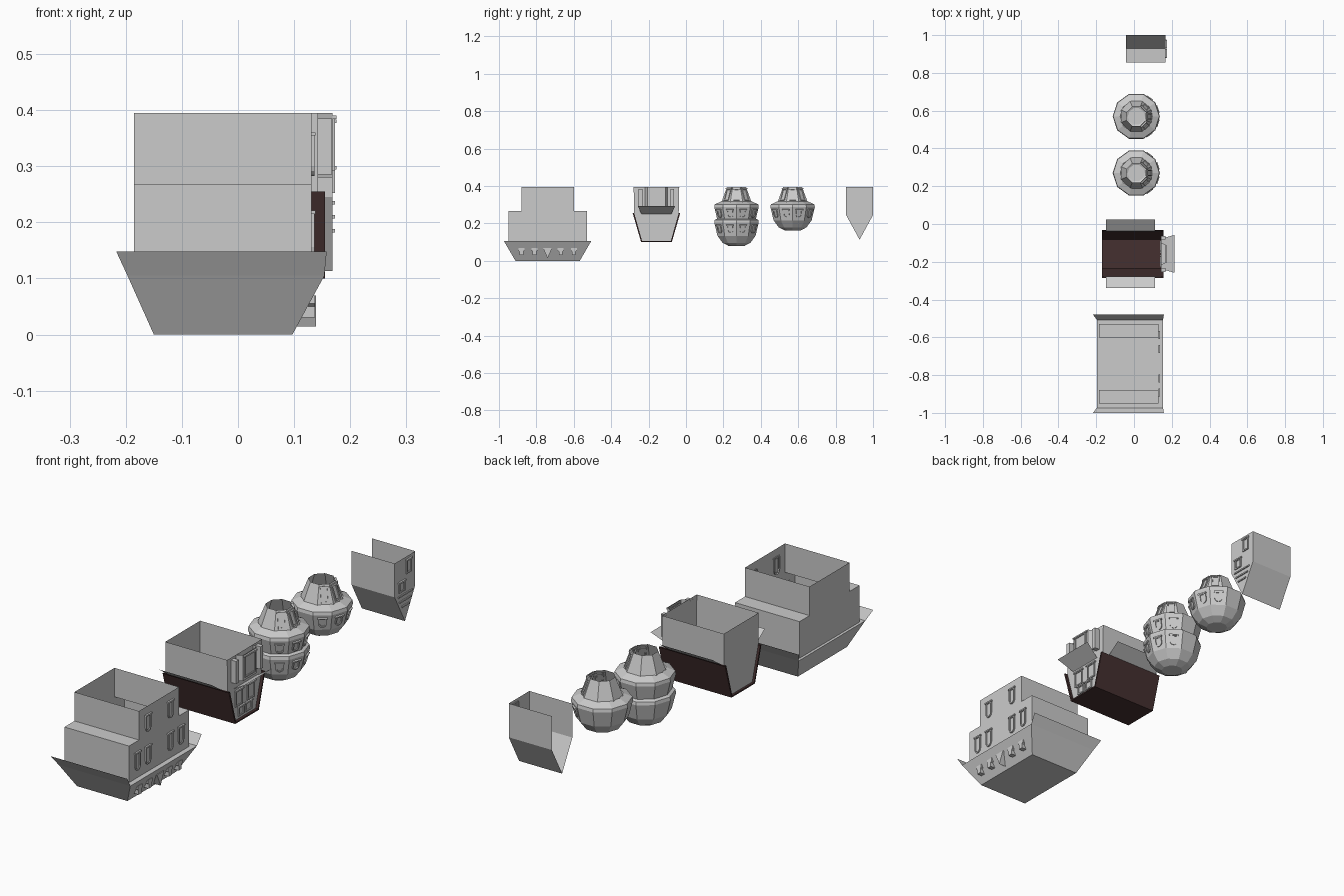
import bpy
from math import cos, sin, pi
from mathutils import Vector as V

if "Cube" in bpy.data.objects:
    bpy.data.objects.remove(bpy.data.objects["Cube"])

X, Y, Z = V((1, 0, 0)), V((0, 1, 0)), V((0, 0, 1))
brown = bpy.data.materials.new("brown_roof")
brown.diffuse_color = (0.06, 0.03, 0.03, 1)
brown.use_nodes = True
brown.node_tree.nodes["Principled BSDF"].inputs["Base Color"].default_value = brown.diffuse_color


class Part:
    """Collects faces and turns them into one flat-shaded object."""
    def __init__(self):
        self.v, self.f = [], []

    def face(self, *pts):
        n = len(self.v)
        self.v += [tuple(p) for p in pts]
        self.f.append(list(range(n, n + len(pts))))

    def strip(self, a, b, closed=True):
        n = len(a)
        for i in range(n if closed else n - 1):
            j = (i + 1) % n
            self.face(a[i], a[j], b[j], b[i])

    def box(self, o, size, u=Y, v=Z, n=X):
        su, sv, sn = (s / 2 for s in size)
        c = [[V(o) + u * su * i + v * sv * j + n * sn * k
              for i, j in ((-1, -1), (1, -1), (1, 1), (-1, 1))] for k in (-1, 1)]
        self.strip(c[0], c[1])
        self.face(*reversed(c[0]))
        self.face(*c[1])

    def window(self, o, w, h, u=Y, v=Z, n=X, arch=True, d=0.005, t=0.006):
        # upside-down window: sill on top, arch below, raised frame and mullion
        o = V(o)

        def outline(w, h):
            p = [(w / 2, h / 2), (-w / 2, h / 2)]
            if arch:
                p += [(w / 2 * cos(a), -h / 2 + w / 2 + w / 2 * sin(a))
                      for a in (pi + pi * i / 6 for i in range(7))]
            else:
                p += [(-w / 2, -h / 2), (w / 2, -h / 2)]
            return p
        outer, inner = outline(w, h), outline(w - 2 * t, h - 2 * t)

        def at(p, k):
            return [o + u * a + v * b + n * k for a, b in p]
        self.strip(at(outer, d), at(inner, d))
        self.strip(at(outer, -d), at(outer, d))
        self.strip(at(inner, d), at(inner, -d / 2))
        self.face(*at(inner, 0.001))
        self.box(o + v * h / 2 + n * d / 2, (w * 1.2, t, 2 * d), u, v, n)

    def build(self, name, mat=None):
        me = bpy.data.meshes.new(name)
        me.from_pydata(self.v, [], self.f)
        if mat:
            me.materials.append(mat)
        ob = bpy.data.objects.new(name, me)
        bpy.context.collection.objects.link(ob)
        return ob


def rect(x0, x1, y0, y1, z):
    return [V((x0, y0, z)), V((x1, y0, z)), V((x1, y1, z)), V((x0, y1, z))]


def yz(profile, x):
    return [V((x, y, z)) for y, z in profile]


# ---- large stepped house ----
C = -0.74
p = Part()
low = rect(-0.15, 0.097, C - 0.172, C + 0.172, 0)
mid = rect(-0.197, 0.154, C - 0.233, C + 0.233, 0.105)
top = rect(-0.217, 0.158, C - 0.26, C + 0.26, 0.148)
p.strip(low, mid)
p.face(*reversed(low))
p.face(*mid)
for i, j in ((0, 1), (2, 3)):
    p.face(mid[i], mid[j], top[j], top[i])
p.build("large_house_roof")

p = Part()
wall = [(C - 0.14, 0.395), (C - 0.14, 0.267), (C - 0.21, 0.267), (C - 0.21, 0.105)]
wall += [(2 * C - y, z) for y, z in reversed(wall)]
a, b = yz(wall, -0.185), yz(wall, 0.131)
for k in (0, 1, 2, 4, 5, 6):
    p.face(a[k], b[k], b[k + 1], a[k + 1])
for s, rev in ((a, 0), (b, 1)):
    p.face(s[0], s[1], s[6], s[7])
    p.face(s[2], s[3], s[4], s[5])
p.build("large_house_walls")

p = Part()
for dy in (-0.152, -0.078, 0.078, 0.152):
    p.window((0.131, C + dy, 0.178), 0.036, 0.08)
for dy in (-0.078, 0.078):
    p.window((0.131, C + dy, 0.32), 0.036, 0.075)
p.build("large_house_windows")

# roof dormers: four arched, one pointed
p = Part()
for dy in (-0.14, -0.07, 0.07, 0.14):
    y = C + dy
    shape = [(y - 0.016, 0.07), (y - 0.016, 0.055), (y - 0.01, 0.05), (y - 0.01, 0.03),
             (y + 0.01, 0.03), (y + 0.01, 0.05), (y + 0.016, 0.055), (y + 0.016, 0.07)]
    p.strip(yz(shape, 0.1), yz(shape, 0.137))
    p.face(*yz(shape, 0.137))
tri = [(C - 0.025, 0.07), (C, 0.014), (C + 0.025, 0.07)]
p.strip(yz(tri, 0.095), yz(tri, 0.139))
p.face(*yz(tri, 0.139))
p.build("large_house_dormers")

# ---- house with brown roof and awnings ----
C = -0.158
p = Part()
outer = [(C - 0.127, 0.255), (C - 0.082, 0.1), (C + 0.082, 0.1), (C + 0.127, 0.255)]
inner = [(C - 0.119, 0.255), (C - 0.077, 0.106), (C + 0.077, 0.106), (C + 0.119, 0.255)]
ring = [yz(q, x) for q, x in ((outer, -0.17), (outer, 0.155), (inner, 0.155), (inner, -0.17))]
for i in range(4):
    p.strip(ring[i], ring[(i + 1) % 4], closed=False)
p.build("awning_house_roof", brown)

p = Part()
gable = inner + [(C + 0.122, 0.395), (C - 0.122, 0.395)]
a, b = yz(gable, -0.16), yz(gable, 0.143)
p.face(*a)
p.face(*b)
p.face(a[3], b[3], b[4], a[4])
p.face(a[0], b[0], b[5], a[5])
p.build("awning_house_walls")

p = Part()
for s in (-1, 1):
    y0, y1 = C + s * 0.12, C + s * 0.182
    p.face((-0.148, y0, 0.253), (0.112, y0, 0.253), (0.112, y1, 0.298), (-0.148, y1, 0.298))
p.face((0.143, C - 0.08, 0.25), (0.143, C + 0.08, 0.25),
       (0.214, C + 0.1, 0.294), (0.214, C - 0.1, 0.294))
p.build("awnings")

p = Part()
for s in (-1, 1):
    p.window((0.143, C + s * 0.042, 0.2), 0.05, 0.07, arch=False)
    p.window((0.143, C + s * 0.026, 0.138), 0.042, 0.04, arch=False)
p.build("gable_windows")

p = Part()
bay = [(C - 0.06, 0.143), (C - 0.048, 0.168), (C + 0.048, 0.168), (C + 0.06, 0.143)]
lo, hi = ([V((x, y, z)) for y, x in bay] for z in (0.28, 0.395))
p.strip(lo, hi, closed=False)
p.face(*lo)
p.window((0.168, C, 0.34), 0.075, 0.095, arch=False)
for s in (-1, 1):
    p.box((0.155, C + s * 0.085, 0.335), (0.02, 0.1, 0.025))
p.build("bay_window")


# ---- hanging round towers ----
def circle(r, z, cy, n, a0):
    return [V((0.012 + r * cos(a0 + 2 * pi * i / n), cy + r * sin(a0 + 2 * pi * i / n), z))
            for i in range(n)]


def facet_window(p, cy, ang, n, r0, z0, r1, z1, w, h, arch):
    e, u = V((cos(ang), sin(ang), 0)), V((-sin(ang), cos(ang), 0))
    k = cos(pi / n)
    v = (e * k * (r1 - r0) + Z * (z1 - z0)).normalized()
    o = V((0.012, cy, (z0 + z1) / 2)) + e * k * (r0 + r1) / 2
    p.window(o, w, h, u, v, u.cross(v), arch, 0.005, 0.006)


def tower(name, cy, domes):
    body, win = Part(), Part()
    for dz in domes:
        prof = [(0.045, 0.163), (0.078, 0.179), (0.107, 0.217), (0.125, 0.288),
                (0.122, 0.302), (0.085, 0.318)]
        rings = [circle(r, z - dz, cy, 10, 0) for r, z in prof]
        body.face(*reversed(rings[0]))
        for q, s in zip(rings, rings[1:]):
            body.strip(q, s)
        for d in (-54, -18, 18, 54):
            facet_window(win, cy, d * pi / 180, 10, 0.107, 0.217 - dz, 0.125, 0.288 - dz,
                         0.034, 0.045, True)
    body.strip(circle(0.088, 0.312, cy, 8, pi / 8), circle(0.055, 0.395, cy, 8, pi / 8))
    for d in (-45, 0, 45):
        facet_window(win, cy, d * pi / 180, 8, 0.088, 0.312, 0.055, 0.395, 0.034, 0.066, False)
    body.build(name)
    win.build(name + "_windows")


tower("double_tower", 0.27, (0, 0.083))
tower("single_tower", 0.57, (0,))

# ---- narrow gabled house, open at the back end ----
C = 0.928
p = Part()
prof = [(C - 0.072, 0.395), (C - 0.072, 0.245), (C, 0.113), (C + 0.072, 0.245), (C + 0.072, 0.395)]
a, b = yz(prof, -0.043), yz(prof, 0.168)
p.strip(a, b, closed=False)
p.face(*b)
p.build("narrow_house_walls")

p = Part()
p.window((0.168, C + 0.025, 0.35), 0.036, 0.06, arch=False)
p.window((0.168, C - 0.025, 0.275), 0.04, 0.045, arch=False)
for z, w in ((0.235, 0.1), (0.21, 0.08), (0.185, 0.05)):
    p.box((0.168, C, z), (w, 0.006, 0.01))
p.build("narrow_house_windows")
